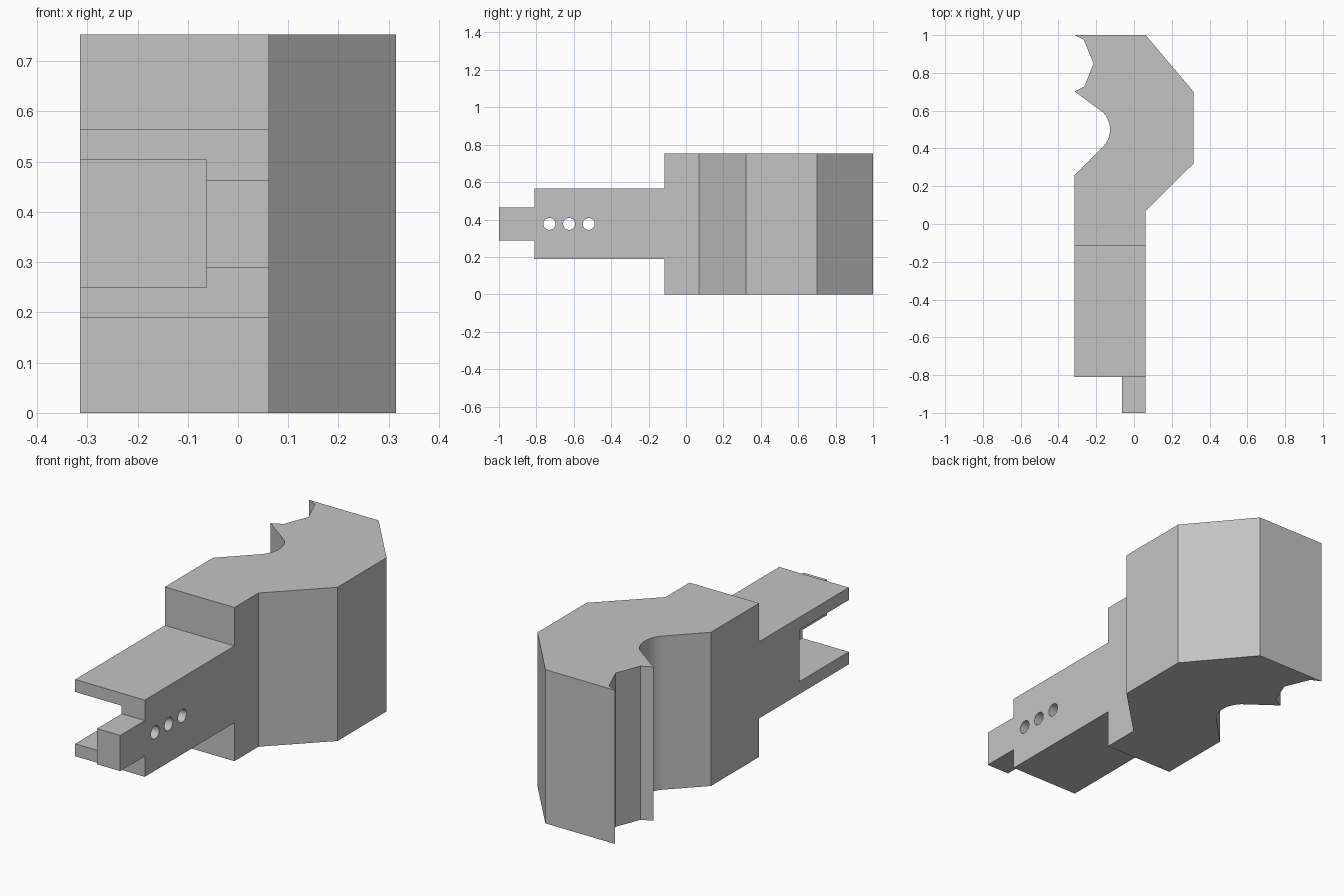
import bpy, bmesh
from math import sin, cos, pi, radians

old = bpy.data.objects.get("Cube")
if old:
    bpy.data.objects.remove(old, do_unlink=True)

# Plain grey material
grey = bpy.data.materials.new("light_grey")
grey.use_nodes = True
color = (0.55, 0.55, 0.55, 1)
grey.diffuse_color = color
grey.node_tree.nodes["Principled BSDF"].inputs["Base Color"].default_value = color

HEIGHT = 0.753
MID = HEIGHT / 2


def prism(name, base, offset):
    """Extrude a closed outline along an offset vector."""
    bm = bmesh.new()
    face = bm.faces.new([bm.verts.new(p) for p in base])
    top = bmesh.ops.extrude_face_region(bm, geom=[face])
    verts = [v for v in top["geom"] if isinstance(v, bmesh.types.BMVert)]
    bmesh.ops.translate(bm, verts=verts, vec=offset)
    bmesh.ops.recalc_face_normals(bm, faces=bm.faces)
    mesh = bpy.data.meshes.new(name)
    bm.to_mesh(mesh)
    bm.free()
    mesh.materials.append(grey)
    obj = bpy.data.objects.new(name, mesh)
    bpy.context.collection.objects.link(obj)
    return obj


def box(name, x, y, z):
    base = [(x[0], y[0], z[0]), (x[1], y[0], z[0]), (x[1], y[1], z[0]), (x[0], y[1], z[0])]
    return prism(name, base, (0, 0, z[1] - z[0]))


def cut(target, cutter):
    cutter.hide_render = True
    mod = target.modifiers.new("cut", 'BOOLEAN')
    mod.operation = 'DIFFERENCE'
    mod.solver = 'EXACT'
    mod.object = cutter
    bpy.context.view_layer.objects.active = target
    bpy.ops.object.modifier_apply(modifier=mod.name)
    bpy.data.objects.remove(cutter, do_unlink=True)


# Plan outline: hooked head with a faceted notch and a round groove, long tongue, end tab
arc = [radians(45 - 90 * i / 16) for i in range(17)]
groove = [(-0.257 + 0.13 * cos(a), 0.5 + 0.13 * sin(a)) for a in arc]
notch = [(-0.315, 1), (-0.267, 0.977), (-0.214, 0.85), (-0.263, 0.727), (-0.315, 0.702)]
outline = notch + groove + [
    (-0.315, 0.257), (-0.315, -0.81), (-0.063, -0.81), (-0.063, -1),
    (0.062, -1), (0.062, 0.07), (0.315, 0.32), (0.315, 0.70), (0.062, 1)]
body = prism("hooked_bracket", [(x, y, 0) for x, y in outline], (0, 0, HEIGHT))

# Step the tongue and the end tab down, equally above and below
for half, y_end in ((0.188, -0.116), (0.0875, -0.81)):
    for z in ((MID + half, 2), (-1, MID - half)):
        cut(body, box("step_cutter", (-1, 1), (-2, y_end), z))

# Open pocket between the two prongs
cut(body, box("pocket_cutter", (-1, -0.063), (-0.9, -0.43), (MID - 0.127, MID + 0.127)))

# Three cross holes through the pocket wall
for y in (-0.73, -0.625, -0.52):
    ring = [(-0.2, y + 0.032 * cos(2 * pi * i / 32), MID + 0.032 * sin(2 * pi * i / 32))
            for i in range(32)]
    cut(body, prism("hole_cutter", ring, (0.5, 0, 0)))

# Merge flat regions, then smooth only the round surfaces
bm = bmesh.new()
bm.from_mesh(body.data)
bmesh.ops.remove_doubles(bm, verts=bm.verts, dist=0.0001)
bmesh.ops.dissolve_limit(bm, angle_limit=radians(0.5), verts=bm.verts, edges=bm.edges)
bm.to_mesh(body.data)
bm.free()
bpy.ops.object.select_all(action='DESELECT')
body.select_set(True)
bpy.context.view_layer.objects.active = body
bpy.ops.object.shade_smooth_by_angle(angle=radians(20))
